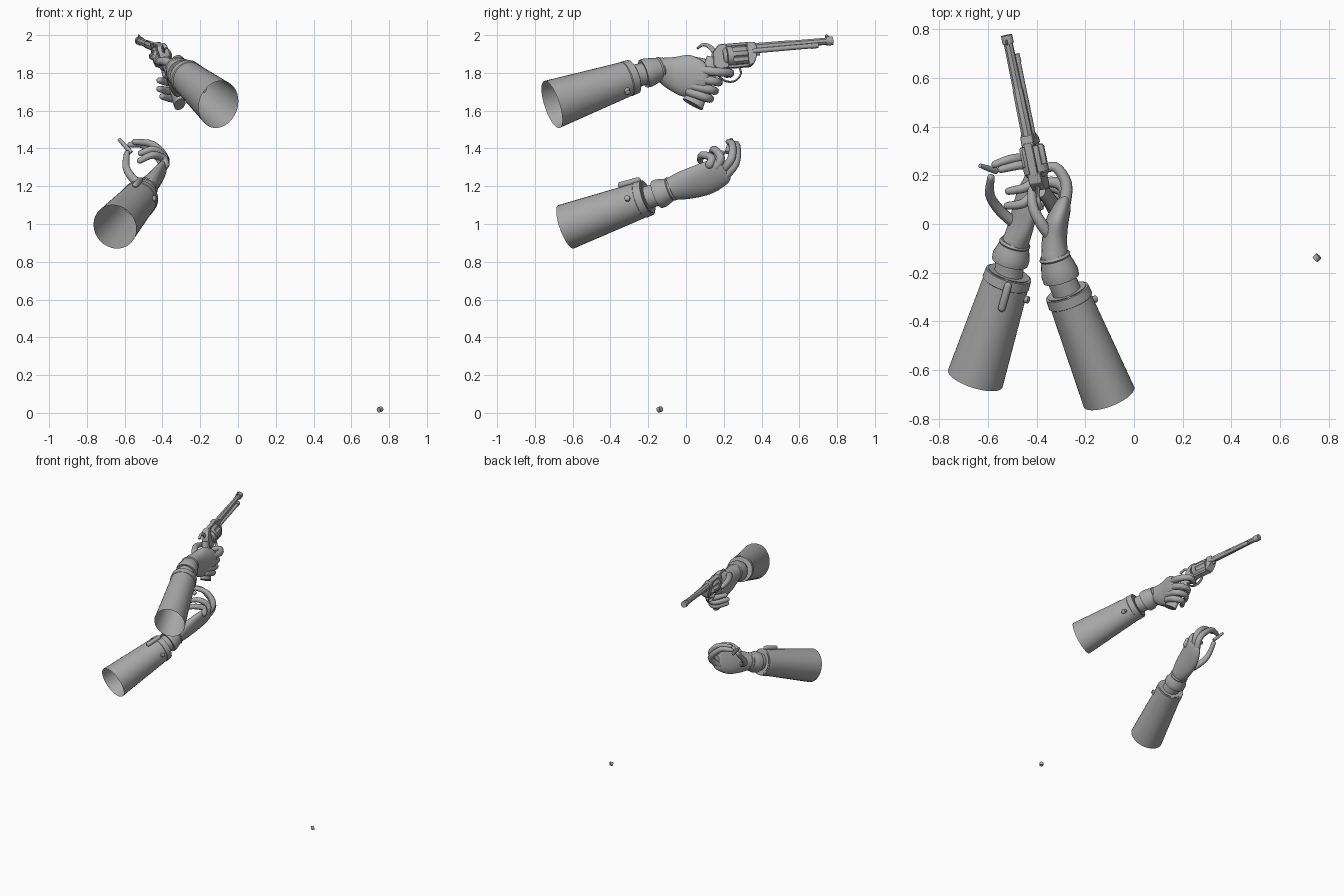
import bpy, bmesh, math
from mathutils import Vector as V

if "Cube" in bpy.data.objects:
    bpy.data.objects.remove(bpy.data.objects["Cube"])

grey = bpy.data.materials.new("grey")
grey.diffuse_color = (0.4, 0.4, 0.4, 1)
grey.use_nodes = True
grey.node_tree.nodes["Principled BSDF"].inputs["Base Color"].default_value = grey.diffuse_color


def finish(name, bm, angle=40):
    bmesh.ops.recalc_face_normals(bm, faces=bm.faces)
    me = bpy.data.meshes.new(name)
    bm.to_mesh(me)
    bm.free()
    me.materials.append(grey)
    ob = bpy.data.objects.new(name, me)
    bpy.context.collection.objects.link(ob)
    bpy.ops.object.select_all(action='DESELECT')
    ob.select_set(True)
    bpy.context.view_layer.objects.active = ob
    bpy.ops.object.shade_smooth_by_angle(angle=math.radians(angle))
    return ob


def smooth_path(pts, radii, n):
    """Catmull-Rom subdivision of a path and its radii."""
    out, rad = [], []
    last = len(pts) - 1
    for i in range(last):
        quad = [max(0, i - 1), i, i + 1, min(last, i + 2)]
        for k in range(n):
            t = k / n
            w = (-t + 2*t*t - t**3, 2 - 5*t*t + 3*t**3, t + 4*t*t - 3*t**3, t**3 - t*t)
            out.append(sum((pts[q] * c for q, c in zip(quad, w)), V((0, 0, 0))) / 2)
            rad.append(tuple(sum(radii[q][j] * c for q, c in zip(quad, w)) / 2 for j in (0, 1)))
    return out + [pts[-1]], rad + [radii[-1]]


def tube(name, pts, radii, up=None, sides=16, n=1, ends='flat', shape=None, angle=40):
    """Loft along a path; radii are numbers or (sideways, upward) pairs."""
    pts = [V(p) for p in pts]
    if not isinstance(radii, (list, tuple)):
        radii = [radii] * len(pts)
    radii = [r if isinstance(r, tuple) else (r, r) for r in radii]
    if up is None:
        up = (pts[1] - pts[0]).cross(pts[-1] - pts[-2])
        if up.length < 1e-5:
            up = (pts[-1] - pts[0]).orthogonal()
    up = V(up).normalized()
    if n > 1:
        pts, radii = smooth_path(pts, radii, n)
    rings = []
    last = len(pts) - 1
    for i, (p, r) in enumerate(zip(pts, radii)):
        t = (pts[min(last, i + 1)] - pts[max(0, i - 1)]).normalized()
        caps = [(0, 1)]
        if ends == 'round' and i in (0, last):
            caps = [(math.sin(a), math.cos(a)) for a in (0, .5, 1, 1.4)]
            if i == 0:
                caps = [(-a, b) for a, b in caps[::-1]]
        for off, scale in caps:
            rings.append((p + t * off * min(r), t, r[0] * scale, r[1] * scale))
    bm = bmesh.new()
    loops = []
    for p, t, a, b in rings:
        side = t.cross(up).normalized()
        top = side.cross(t)
        loop = []
        for k in range(sides):
            ang = 2 * math.pi * (k + .5) / sides
            f = shape(ang) if shape else 1
            loop.append(bm.verts.new(p + side * a * f * math.cos(ang) + top * b * f * math.sin(ang)))
        loops.append(loop)
    for l0, l1 in zip(loops, loops[1:]):
        for k in range(sides):
            j = (k + 1) % sides
            bm.faces.new((l0[k], l0[j], l1[j], l1[k]))
    if ends != 'open':
        bm.faces.new(loops[0])
        bm.faces.new(loops[-1])
    return finish(name, bm, angle)


# ---------- sleeves, forearms and glove cuffs ----------
Z = (0, 0, 1)


def arm(tag, wide, narrow, wide_r, narrow_r, cuff_a, cuff_b, bolt):
    wide, narrow, a, b = V(wide), V(narrow), V(cuff_a), V(cuff_b)
    d = (narrow - wide).normalized()
    tube(tag + "_sleeve", [wide, narrow], [wide_r, narrow_r], Z, 32, ends='open')
    r = max(narrow_r)
    tube(tag + "_sleeve_band", [narrow - d*.045, narrow - d*.04, narrow, narrow + d*.005, narrow - d*.02],
         [r*.99, r*1.06, r*1.03, r*.94, r*.85], Z, 32, ends='open')
    tube(tag + "_forearm", [narrow - d*.12, narrow, a, b], .06, Z, 24)
    c = (b - a).normalized()
    tube(tag + "_glove_cuff", [a + c*.01, a, a + c*.025, a.lerp(b, .6), b],
         [.06, .076, .078, .07, .06], Z, 24)
    tube(tag + "_glove_seam", [b - c*.01, b, b + c*.01], [.06, .066, .06], Z, 24)
    p, out = V(bolt[0]), V(bolt[1]).normalized()
    tube(tag + "_sleeve_bolt", [p - out*.03, p + out*.01, p + out*.014], [.015, .015, .009], None, 12)


arm("right", (-.103, -.71, 1.633), (-.275, -.28, 1.78), (.112, .131), (.087, .09),
    (-.298, -.225, 1.795), (-.325, -.135, 1.822), ((-.165, -.31, 1.70), (.8, .2, -.55)))
arm("left", (-.652, -.635, .985), (-.515, -.205, 1.14), (.118, .122), (.094, .094),
    (-.51, -.155, 1.155), (-.49, -.08, 1.185), ((-.443, -.31, 1.135), (.9, -.2, .3)))
tube("left_sleeve_toggle", [(-.543, -.345, 1.207), (-.518, -.255, 1.232)], .016, Z, 12, ends='round')
tube("left_toggle_post", [(-.53, -.30, 1.22), (-.53, -.29, 1.17)], .01, None, 8)


# ---------- hands ----------
def fingers(tag, table, r=.025):
    for part, pts in table.items():
        tube(f"{tag}_{part}", pts, [r, r * .95, r * .85, r * .68], None, 12, 4, 'round')


tube("right_palm", [(-.325, -.14, 1.824), (-.327, -.07, 1.80), (-.318, 0, 1.785), (-.298, .06, 1.775),
                    (-.285, .095, 1.765)],
     [(.056, .06), (.052, .09), (.048, .112), (.038, .098), (.026, .07)], Z, 24, 4, 'round')
fingers("right", {
    "index_finger": [(-.287, .07, 1.815), (-.278, .165, 1.805), (-.325, .235, 1.80), (-.385, .215, 1.79)],
    "middle_finger": [(-.285, .06, 1.77), (-.29, .15, 1.755), (-.36, .17, 1.75), (-.415, .10, 1.76)],
    "ring_finger": [(-.29, .04, 1.73), (-.29, .13, 1.71), (-.36, .148, 1.705), (-.415, .075, 1.715)],
    "little_finger": [(-.295, .02, 1.70), (-.292, .10, 1.672), (-.345, .125, 1.663), (-.40, .06, 1.675)],
    "thumb": [(-.335, -.06, 1.835), (-.38, .0, 1.86), (-.415, .07, 1.86), (-.42, .14, 1.845)]})

tube("left_palm", [(-.49, -.085, 1.185), (-.465, -.01, 1.205), (-.44, .09, 1.235), (-.412, .165, 1.27),
                   (-.40, .195, 1.285)],
     [(.055, .06), (.045, .08), (.038, .09), (.03, .082), (.022, .07)], (.4, 0, .9), 24, 4, 'round')
fingers("left", {
    "index_finger": [(-.425, .19, 1.235), (-.40, .262, 1.32), (-.495, .268, 1.415), (-.57, .245, 1.42)],
    "middle_finger": [(-.41, .19, 1.28), (-.385, .24, 1.345), (-.45, .245, 1.42), (-.545, .225, 1.435)],
    "ring_finger": [(-.395, .16, 1.30), (-.39, .185, 1.35), (-.445, .15, 1.395), (-.515, .135, 1.375)],
    "little_finger": [(-.385, .125, 1.315), (-.40, .135, 1.35), (-.455, .085, 1.365), (-.52, .075, 1.335)],
    "thumb": [(-.50, .01, 1.20), (-.555, .06, 1.24), (-.592, .12, 1.30), (-.588, .19, 1.375)]}, .023)

# ---------- revolver, laid out as (along barrel, height, sideways) ----------
ORIGIN = V((-.405, .2, 1.92))
FWD = V((-.2, .97, .085)).normalized()
SIDE = FWD.cross(V((-.2, -.127, .97))).normalized()
UP = SIDE.cross(FWD)


def G(s, h, w=0):
    return ORIGIN + FWD * s + UP * h + SIDE * w


def slab(name, outline, half, w=0):
    """Side outline extruded across the gun."""
    bm = bmesh.new()
    a = [bm.verts.new(G(s, h, w - half)) for s, h in outline]
    b = [bm.verts.new(G(s, h, w + half)) for s, h in outline]
    bm.faces.new(a)
    bm.faces.new(b)
    for k in range(len(a)):
        j = (k + 1) % len(a)
        bm.faces.new((a[k], a[j], b[j], b[k]))
    ob = finish(name, bm)
    bev = ob.modifiers.new("edge_bevel", 'BEVEL')
    bev.width, bev.segments = .003, 1


def gun_tube(name, pts, radii, **kw):
    tube(name, [G(*p) for p in pts], radii, kw.pop("up", SIDE), **kw)


gun_tube("barrel", [(.15, 0), (.36, 0), (.365, 0), (.56, 0)], [.024, .022, .020, .019], sides=8, angle=20)
gun_tube("muzzle_ring", [(.585, 0), (.56, 0), (.555, 0), (.59, 0), (.59, 0.0001), (.57, 0)][1:4],
         [.021, .024, .023], sides=16)
slab("front_sight", [(.55, .015), (.555, .036), (.565, .038), (.58, .015)], .004)
gun_tube("ejector_housing", [(.15, -.022, .018), (.47, -.022, .018)], .013, sides=12)
gun_tube("ejector_tip", [(.47, -.022, .018), (.505, -.022, .018)], [.016, .014], sides=12)

# frame around the cylinder window
slab("frame_rear", [(-.07, -.08), (-.065, -.01), (-.03, .028), (.012, .03), (.012, -.10), (-.05, -.105)], .027)
slab("frame_front", [(.122, .03), (.165, .026), (.175, 0), (.17, -.05), (.15, -.09), (.122, -.10)], .026)
slab("top_strap", [(0, .014), (0, .03), (.14, .03), (.14, .014)], .018)
slab("bottom_strap", [(-.02, -.10), (0, -.086), (.13, -.086), (.14, -.10)], .02)
gun_tube("recoil_shield", [(-.012, -.035), (.006, -.035)], [.04, .052], sides=24)

# fluted cylinder
gun_tube("cylinder_rear", [(.01, -.035), (.04, -.035)], .052, sides=36)
gun_tube("cylinder_fluted", [(.038, -.035), (.112, -.035), (.12, -.035)], [.052, .052, .046], sides=72,
         shape=lambda a: 1 - .2 * max(0, math.cos(6 * a)) ** .7)
gun_tube("cylinder_pin", [(.1, -.035), (.19, -.035)], .01, sides=12)

# grip, hammer, trigger and guard
gun_tube("grip", [(-.205, -.277), (-.155, -.205), (-.105, -.13), (-.055, -.045)],
         [(.06, .031), (.047, .028), (.04, .025), (.045, .024)], sides=20, n=4)
gun_tube("hammer", [(-.04, -.02), (-.07, .022), (-.105, .04), (-.14, .022)],
         [(.018, .009), (.013, .008), (.009, .009), (.006, .011)], sides=10, n=4)
gun_tube("trigger", [(.005, -.09), (.012, -.115), (.008, -.135), (.02, -.152)],
         [(.010, .006), (.008, .006), (.006, .006), (.004, .005)], sides=8, n=3)
gun_tube("trigger_guard", [(.07, -.09), (.075, -.135), (.04, -.17), (-.01, -.168), (-.05, -.13), (-.06, -.09)],
         (.005, .010) and [(.005, .010)] * 6, sides=8, n=4)

# held cartridge and the one lying far below
tube("held_cartridge", [(-.632, .24, 1.45), (-.60, .229, 1.416), (-.565, .216, 1.378)],
     [.009, .012, .012], None, 12)
tube("fallen_cartridge", [(.745, -.146, .016), (.759, -.131, .021)], .0145, None, 12)
